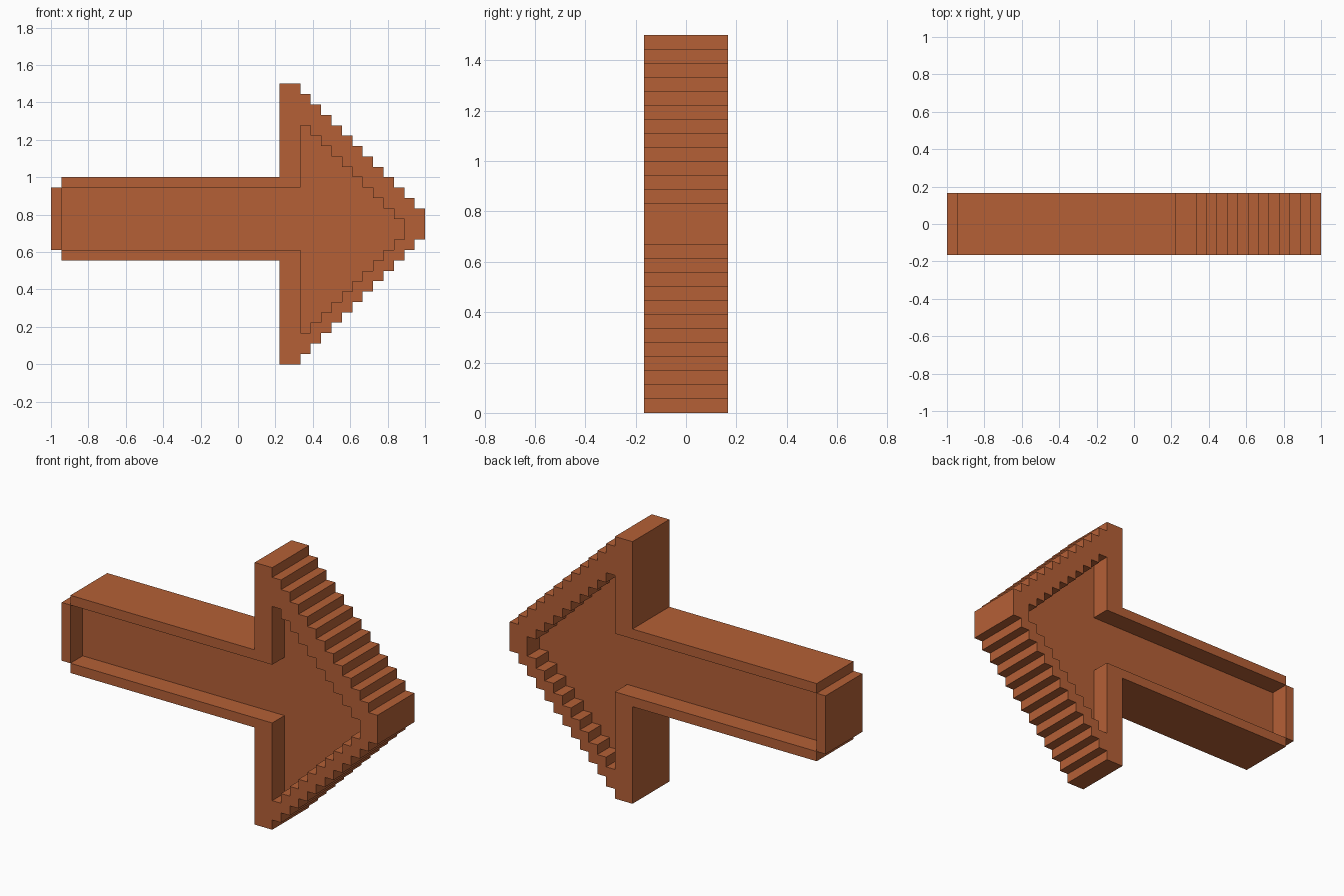
import bpy
import bmesh

if "Cube" in bpy.data.objects:
    bpy.data.objects.remove(bpy.data.objects["Cube"], do_unlink=True)

U = 2 / 36  # one block of the stepped grid

clay = bpy.data.materials.new("terracotta orange")
clay.use_nodes = True
colour = (0.46, 0.117, 0.037, 1)
clay.diffuse_color = colour
bsdf = next(n for n in clay.node_tree.nodes if n.type == "BSDF_PRINCIPLED")
bsdf.inputs["Base Color"].default_value = colour
bsdf.inputs["Roughness"].default_value = 0.8


def slab(name, outline, depth):
    """Extrude an (x, z) outline in blocks, centred on y = 0."""
    bm = bmesh.new()
    verts = [bm.verts.new((x * U, -depth / 2 * U, z * U)) for x, z in outline]
    face = bm.faces.new(verts)
    out = bmesh.ops.extrude_face_region(bm, geom=[face])
    moved = [g for g in out["geom"] if isinstance(g, bmesh.types.BMVert)]
    bmesh.ops.translate(bm, verts=moved, vec=(0, depth * U, 0))
    bmesh.ops.recalc_face_normals(bm, faces=bm.faces)
    mesh = bpy.data.meshes.new(name)
    bm.to_mesh(mesh)
    bm.free()
    mesh.materials.append(clay)
    obj = bpy.data.objects.new(name, mesh)
    bpy.context.collection.objects.link(obj)
    return obj


def stairs(first, last, base, slope):
    """One-block steps over the columns first..last, left to right."""
    pts = []
    for k in range(first, last + 1):
        z = base + slope * k
        pts += [(k, z), (k + 1, z)]
    return pts


# Outer silhouette of the arrow, from the lower shaft end round to the upper
outer = [(-17, 11), (-17, 10), (4, 10), (4, 0), (6, 0)]
outer += stairs(6, 17, -5, 1)
outer += stairs(6, 17, 32, -1)[::-1]
outer += [(6, 27), (4, 27), (4, 18), (-17, 18)]

# Recessed silhouette, from the upper shaft end round to the lower
inner = [(-17, 17), (6, 17)]
inner += stairs(6, 15, 29, -1)
inner += stairs(6, 15, -3, 1)[::-1]
inner += [(6, 11)]

# Raised rim, thin centre panel recessed on both faces, and the shaft end cap
slab("arrow_rim", outer + inner, 6)
slab("arrow_panel", inner + [(-17, 11)], 2)
slab("shaft_end_cap", [(-18, 11), (-17, 11), (-17, 17), (-18, 17)], 6)
